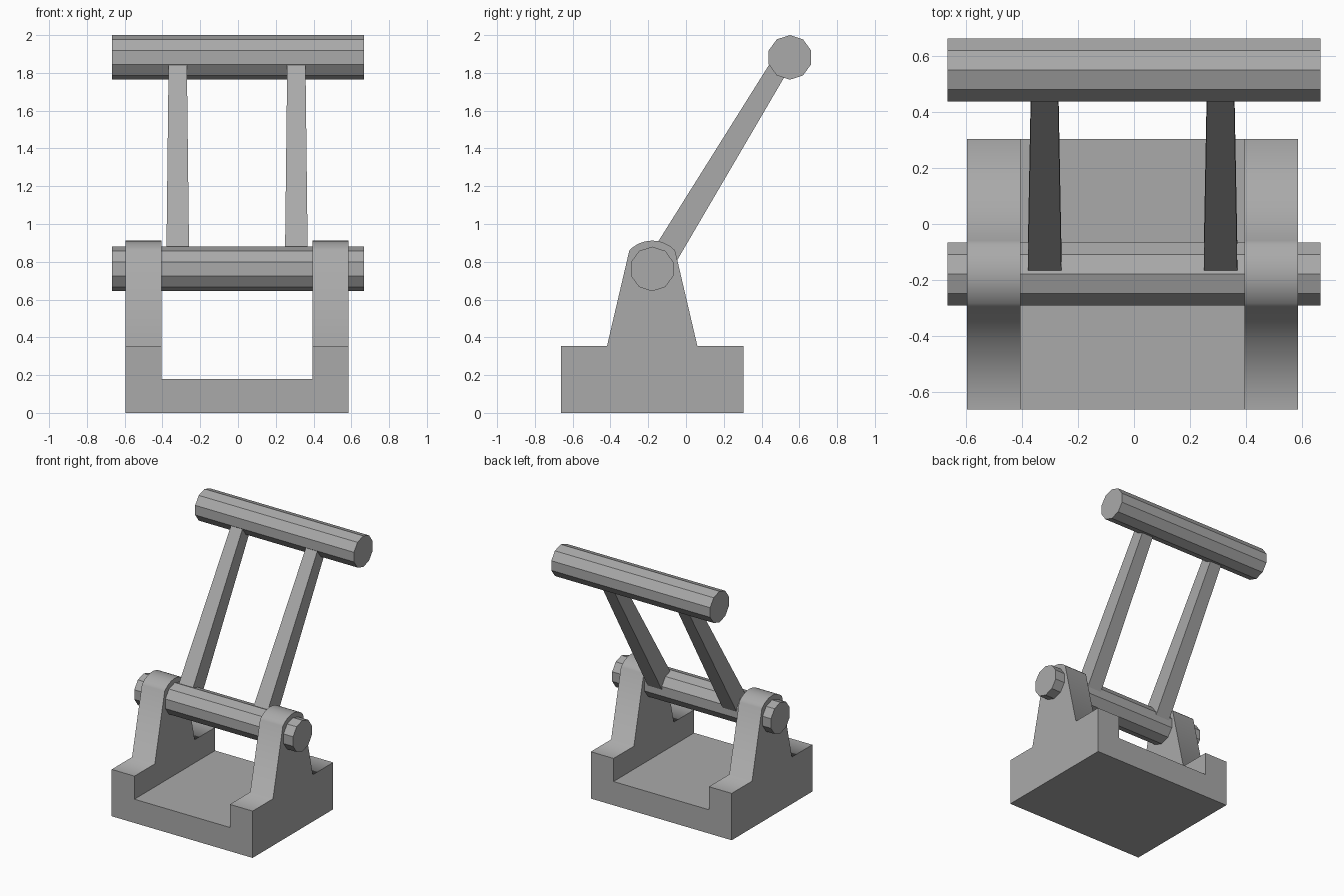
import bpy, bmesh
from math import sin, cos, pi, radians

default = bpy.data.objects.get("Cube")
if default:
    bpy.data.objects.remove(default, do_unlink=True)

GREY = (0.4, 0.4, 0.4, 1.0)
metal = bpy.data.materials.new("plain grey")
metal.use_nodes = True
metal.diffuse_color = GREY
metal.node_tree.nodes["Principled BSDF"].inputs["Base Color"].default_value = GREY

AXLE = (-0.179, 0.762)     # y, z of the pivot bar
HANDLE = (0.55, 1.882)     # y, z of the grip bar
BASE_X = -0.005            # the base sits slightly off centre


def prism(name, profile, x, half_widths, smooth_angle=None):
    """Extrude a (y, z) profile along x; each point has its own half width."""
    if not isinstance(half_widths, list):
        half_widths = [half_widths] * len(profile)
    bm = bmesh.new()
    left, right = [[bm.verts.new((x + side * w, y, z))
                    for (y, z), w in zip(profile, half_widths)]
                   for side in (1, -1)]
    bm.faces.new(left)
    bm.faces.new(right[::-1])
    count = len(profile)
    for i in range(count):
        j = (i + 1) % count
        bm.faces.new((left[i], right[i], right[j], left[j]))
    bmesh.ops.recalc_face_normals(bm, faces=bm.faces)
    mesh = bpy.data.meshes.new(name)
    bm.to_mesh(mesh)
    bm.free()
    mesh.materials.append(metal)
    obj = bpy.data.objects.new(name, mesh)
    bpy.context.collection.objects.link(obj)
    if smooth_angle:
        bpy.ops.object.select_all(action='DESELECT')
        bpy.context.view_layer.objects.active = obj
        obj.select_set(True)
        bpy.ops.object.shade_smooth_by_angle(angle=radians(smooth_angle))
    return obj


def decagon(center, radius=0.118):
    return [(center[0] + radius * sin(2 * pi * i / 10),
             center[1] + radius * cos(2 * pi * i / 10)) for i in range(10)]


# Base plate
half_depth, plate_top, foot_top = 0.483, 0.18, 0.355
y0 = AXLE[0]
prism("base_plate", [(y0 - half_depth, 0), (y0 + half_depth, 0),
                     (y0 + half_depth, plate_top), (y0 - half_depth, plate_top)],
      BASE_X, 0.591)

# Bracket outline: foot, sloping flank and rounded crown
arc_radius, arc_z, arc_half, steps = 0.167, 0.745, radians(46.4), 12
bracket = [(y0 - half_depth, plate_top), (y0 + half_depth, plate_top),
           (y0 + half_depth, foot_top), (y0 + 0.239, foot_top)]
for i in range(steps + 1):
    a = arc_half * (1 - 2 * i / steps)
    bracket.append((y0 + arc_radius * sin(a), arc_z + arc_radius * cos(a)))
bracket += [(y0 - 0.239, foot_top), (y0 - half_depth, foot_top)]

# Lever arm outline, tapering towards the grip
arm = [(-0.185, 0.847), (-0.085, 0.743), (0.55, 1.828), (0.462, 1.878)]

for label, side in (("left", 1), ("right", -1)):
    prism(label + "_bracket", bracket, BASE_X + side * 0.4955, 0.0955, 80)
    prism(label + "_arm", arm, BASE_X + side * 0.314, [0.06, 0.06, 0.048, 0.048])

# Pivot and grip bars
prism("pivot_bar", decagon(AXLE), 0, 0.666)
prism("grip_bar", decagon(HANDLE), 0, 0.666)
